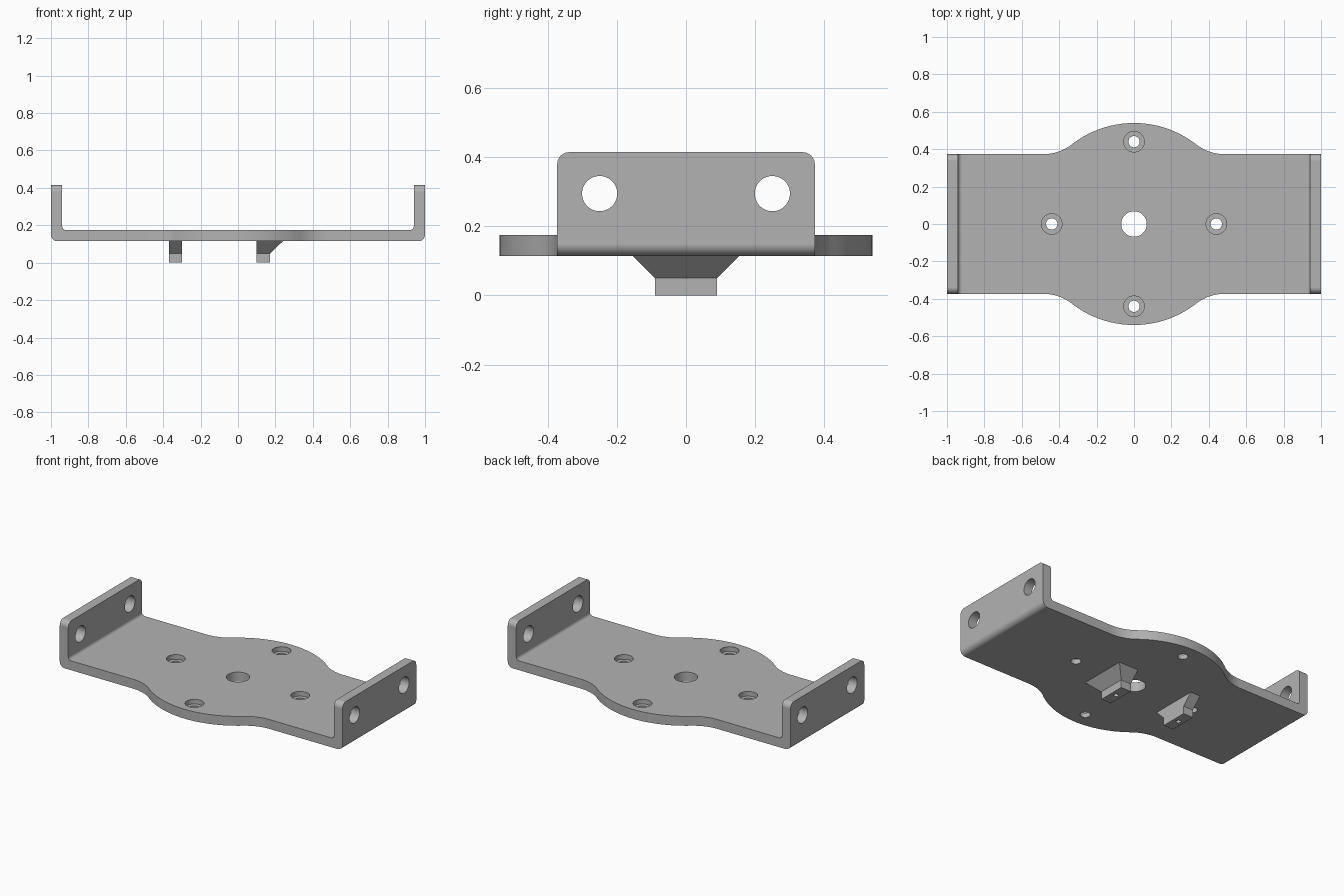
import bpy, bmesh
from math import sin, cos, atan2, hypot, radians, pi

cube = bpy.data.objects.get("Cube")
if cube:
    bpy.data.objects.remove(cube, do_unlink=True)

GREY = (0.45, 0.45, 0.45, 1)
steel = bpy.data.materials.new("plain_grey")
steel.use_nodes = True
steel.diffuse_color = GREY
steel.node_tree.nodes["Principled BSDF"].inputs["Base Color"].default_value = GREY

# Main sizes
HALF_W, BULGE_R, FILLET = 0.373, 0.54, 0.25
BASE, FLOOR, TOP, WALL_IN = 0.115, 0.175, 0.415, 0.94


def arc(cx, cy, r, start, end, n):
    angles = [start + (end - start) * i / n for i in range(n + 1)]
    return [(cx + r * cos(a), cy + r * sin(a)) for a in angles]


def add_loft(bm, rings):
    """Capped solid through a list of matching point rings."""
    loops = [[bm.verts.new(p) for p in ring] for ring in rings]
    faces = [bm.faces.new(loops[0]), bm.faces.new(loops[-1])]
    for a, b in zip(loops, loops[1:]):
        for i in range(len(a)):
            j = (i + 1) % len(a)
            faces.append(bm.faces.new((a[i], a[j], b[j], b[i])))
    bmesh.ops.recalc_face_normals(bm, faces=faces)


def make_object(name, solids):
    bm = bmesh.new()
    for rings in solids:
        add_loft(bm, rings)
    mesh = bpy.data.meshes.new(name)
    bm.to_mesh(mesh)
    bm.free()
    mesh.materials.append(steel)
    obj = bpy.data.objects.new(name, mesh)
    bpy.context.collection.objects.link(obj)
    return obj


def cylinder_z(x, y, r, z0, z1, n=48):
    ring = arc(x, y, r, 0, 2 * pi, n)[:-1]
    return [[(px, py, z) for px, py in ring] for z in (z0, z1)]


def cylinder_x(y, z, r, x0, x1, n=48):
    ring = arc(y, z, r, 0, 2 * pi, n)[:-1]
    return [[(x, py, pz) for py, pz in ring] for x in (x0, x1)]


def cut(obj, solids, operation="DIFFERENCE"):
    cutter = make_object("cutter", solids)
    cutter.hide_render = True
    mod = obj.modifiers.new("cut", "BOOLEAN")
    mod.operation, mod.solver, mod.object = operation, "EXACT", cutter
    graph = bpy.context.evaluated_depsgraph_get()
    result = bpy.data.meshes.new_from_object(obj.evaluated_get(graph))
    obj.modifiers.clear()
    obj.data = result
    bpy.data.objects.remove(cutter, do_unlink=True)


def finish(obj):
    bpy.ops.object.select_all(action="DESELECT")
    obj.select_set(True)
    bpy.context.view_layer.objects.active = obj
    bpy.ops.object.shade_smooth_by_angle(angle=radians(30))
    obj.modifiers.new("clean_shading", "WEIGHTED_NORMAL").keep_sharp = True


# Bent channel: side profile with rounded bends
half = arc(0.965, BASE + 0.035, 0.035, -pi / 2, 0, 8)
half += [(1, TOP), (WALL_IN, TOP)]
half += arc(WALL_IN - 0.02, FLOOR + 0.02, 0.02, 0, -pi / 2, 6)
profile = half + [(-x, z) for x, z in reversed(half)]
bracket = make_object("bracket", [[[(x, y, z) for x, z in profile] for y in (-0.7, 0.7)]])

# Plan outline: straight ends blending into a round middle
shoulder_y = HALF_W + FILLET
shoulder_x = ((BULGE_R + FILLET) ** 2 - shoulder_y ** 2) ** 0.5
lean = atan2(shoulder_y, shoulder_x)
quarter = [(1.2, HALF_W)]
quarter += arc(shoulder_x, shoulder_y, FILLET, -pi / 2, lean - pi, 12)
quarter += arc(0, 0, BULGE_R, lean, pi / 2, 16)[1:]
back = quarter + [(-x, y) for x, y in reversed(quarter[:-1])]
outline = back + [(-x, -y) for x, y in back]
cut(bracket, [[[(x, y, z) for x, y in outline] for z in (-1, 1)]], "INTERSECT")

# Rounded upper corners of both end walls
bm = bmesh.new()
bm.from_mesh(bracket.data)
corners = [e for e in bm.edges
           if all(v.co.z > TOP - 0.001 and abs(v.co.y) > HALF_W - 0.001 for v in e.verts)
           and abs(e.verts[0].co.y - e.verts[1].co.y) < 0.001]
bmesh.ops.bevel(bm, geom=corners, offset=0.035, segments=8, profile=0.5, affect="EDGES")
bm.to_mesh(bracket.data)
bm.free()

# Screw holes, centre hole and end wall holes, then the counterbores
screws = [(0.44, 0), (-0.44, 0), (0, 0.44), (0, -0.44)]
holes = [cylinder_z(x, y, 0.03, 0, 0.3) for x, y in screws]
holes.append(cylinder_z(0, 0, 0.068, 0, 0.3))
holes += [cylinder_x(y, 0.295, 0.051, x - 0.15, x + 0.15) for x in (-1, 1) for y in (-0.25, 0.25)]
cut(bracket, holes)
cut(bracket, [cylinder_z(x, y, 0.055, FLOOR - 0.03, 0.3) for x, y in screws])
finish(bracket)


# Flared lugs below the plate, each with a small blind hole
def make_lug(name, x0, x1, flare_x):
    def ring(z, grow, right):
        y = 0.09 + grow
        return [(x0, -y, z), (right, -y, z), (right, y, z), (x0, y, z)]
    lug = make_object(name, [[ring(0, 0, x1), ring(0.05, 0, x1), ring(BASE, 0.065, x1 + flare_x)]])
    cut(lug, [cylinder_z((x0 + x1) / 2, 0, 0.015, -0.05, 0.08, 24)])
    finish(lug)


make_lug("left_lug", 0.1, 0.172, 0.068)
make_lug("right_lug", -0.37, -0.3, 0)
